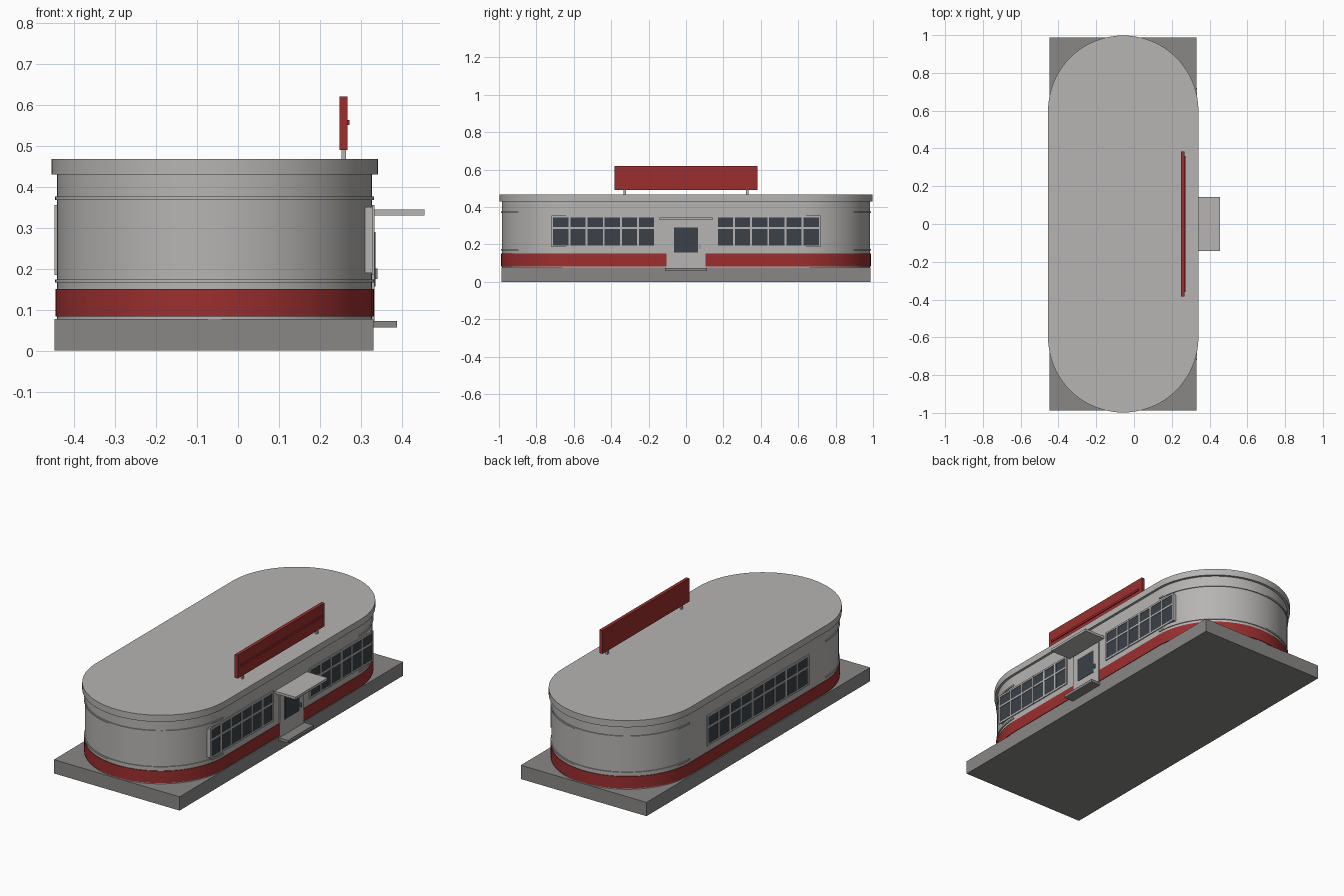
import bpy, math

cube = bpy.data.objects.get("Cube")
if cube:
    bpy.data.objects.remove(cube, do_unlink=True)


def material(name, r, g, b):
    m = bpy.data.materials.new(name)
    m.use_nodes = True
    m.diffuse_color = (r, g, b, 1)
    m.node_tree.nodes["Principled BSDF"].inputs["Base Color"].default_value = (r, g, b, 1)
    return m


WALL = material("pale grey", 0.47, 0.46, 0.45)
BASE = material("concrete grey", 0.25, 0.245, 0.24)
RED = material("deep red", 0.33, 0.028, 0.028)
GLASS = material("dark glass", 0.042, 0.052, 0.064)

CX, HALF, RADIUS = -0.057, 0.6, 0.384
FRONT, BACK = CX + RADIUS, CX - RADIUS


def make(name, verts, faces, mat):
    mesh = bpy.data.meshes.new(name)
    mesh.from_pydata(verts, [], faces)
    mesh.materials.append(mat)
    obj = bpy.data.objects.new(name, mesh)
    bpy.context.collection.objects.link(obj)
    return obj


def box(name, x, y, z, mat):
    verts = [(a, b, c) for a in x for b in y for c in z]
    faces = [(0, 1, 3, 2), (4, 6, 7, 5), (0, 4, 5, 1),
             (2, 3, 7, 6), (0, 2, 6, 4), (1, 5, 7, 3)]
    return make(name, verts, faces, mat)


def smooth(obj):
    bpy.ops.object.select_all(action='DESELECT')
    obj.select_set(True)
    bpy.context.view_layer.objects.active = obj
    bpy.ops.object.shade_smooth_by_angle(angle=math.radians(30))


def arc(radius, side, steps=40):
    """Half circle around one rounded end of the plan."""
    turn = 0 if side > 0 else math.pi
    angles = [turn + math.pi * i / steps for i in range(steps + 1)]
    return [(CX + radius * math.cos(a), side * HALF + radius * math.sin(a)) for a in angles]


def prism(name, outline, z0, z1, mat):
    n = len(outline)
    verts = [(x, y, z) for z in (z0, z1) for x, y in outline]
    faces = [(i, (i + 1) % n, n + (i + 1) % n, n + i) for i in range(n)]
    faces += [tuple(reversed(range(n))), tuple(range(n, 2 * n))]
    smooth(make(name, verts, faces, mat))


def stadium(name, radius, z0, z1, mat):
    prism(name, arc(radius, 1) + arc(radius, -1), z0, z1, mat)


def window_bank(name, wall_x, out, y0, y1, columns):
    """Two rows of panes behind a raised grid; out is the facing direction."""
    def depth(a, b):
        return sorted((wall_x + out * a, wall_x + out * b))
    z0, split, z1, bar = 0.19, 0.288, 0.35, 0.005
    box(name + "_backing", depth(-0.03, 0.001), (y0, y1), (z0, z1), WALL)
    box(name + "_glass", depth(0, 0.003), (y0, y1), (z0, z1), GLASS)
    for i in range(columns + 1):
        y = y0 + (y1 - y0) * i / columns
        box(f"{name}_mullion_{i}", depth(0, 0.006), (y - bar, y + bar),
            (z0 - bar, z1 + bar), WALL)
    for i, z in enumerate((z0, split, z1)):
        box(f"{name}_rail_{i}", depth(0, 0.0055), (y0 - bar, y1 + bar),
            (z - bar, z + bar), WALL)


# Building shell
box("foundation_slab", (-0.447, 0.33), (-0.987, 0.987), (0, 0.077), BASE)
stadium("walls", RADIUS, 0.077, 0.43, WALL)
stadium("red_band", RADIUS + 0.004, 0.083, 0.15, RED)
stadium("roof", RADIUS + 0.014, 0.43, 0.467, WALL)

# Thin mouldings around both rounded ends
for side, end in ((-1, "front"), (1, "back")):
    for z, level in ((0.17, "lower"), (0.372, "upper")):
        outline = arc(RADIUS + 0.005, side) + arc(RADIUS - 0.01, side)[::-1]
        prism(f"{end}_{level}_moulding", outline, z - 0.004, z + 0.004, WALL)

# Windows
window_bank("left_window_a", FRONT, 1, -0.715, -0.165, 6)
window_bank("left_window_b", FRONT, 1, 0.165, 0.715, 6)
window_bank("right_window", BACK, -1, -0.445, 0.445, 9)

# Entrance
box("door_surround", (0.3, 0.333), (-0.104, 0.104), (0.073, 0.325), WALL)
box("door_glass", (0.33, 0.335), (-0.065, 0.063), (0.157, 0.29), GLASS)
box("door_handle", (0.33, 0.34), (0.072, 0.078), (0.175, 0.2), BASE)
box("door_step", (0.32, 0.388), (-0.112, 0.112), (0.057, 0.073), BASE)
box("door_canopy", (0.32, 0.455), (-0.142, 0.142), (0.33, 0.344), WALL)

# Roof sign
box("sign_board", (0.248, 0.267), (-0.383, 0.383), (0.49, 0.62), RED)
box("sign_strip", (0.266, 0.272), (-0.36, 0.36), (0.55, 0.562), RED)
for side, end in ((-1, "front"), (1, "back")):
    y = side * 0.328
    box(f"{end}_sign_post", (0.252, 0.263), (y - 0.006, y + 0.006), (0.465, 0.492), WALL)
